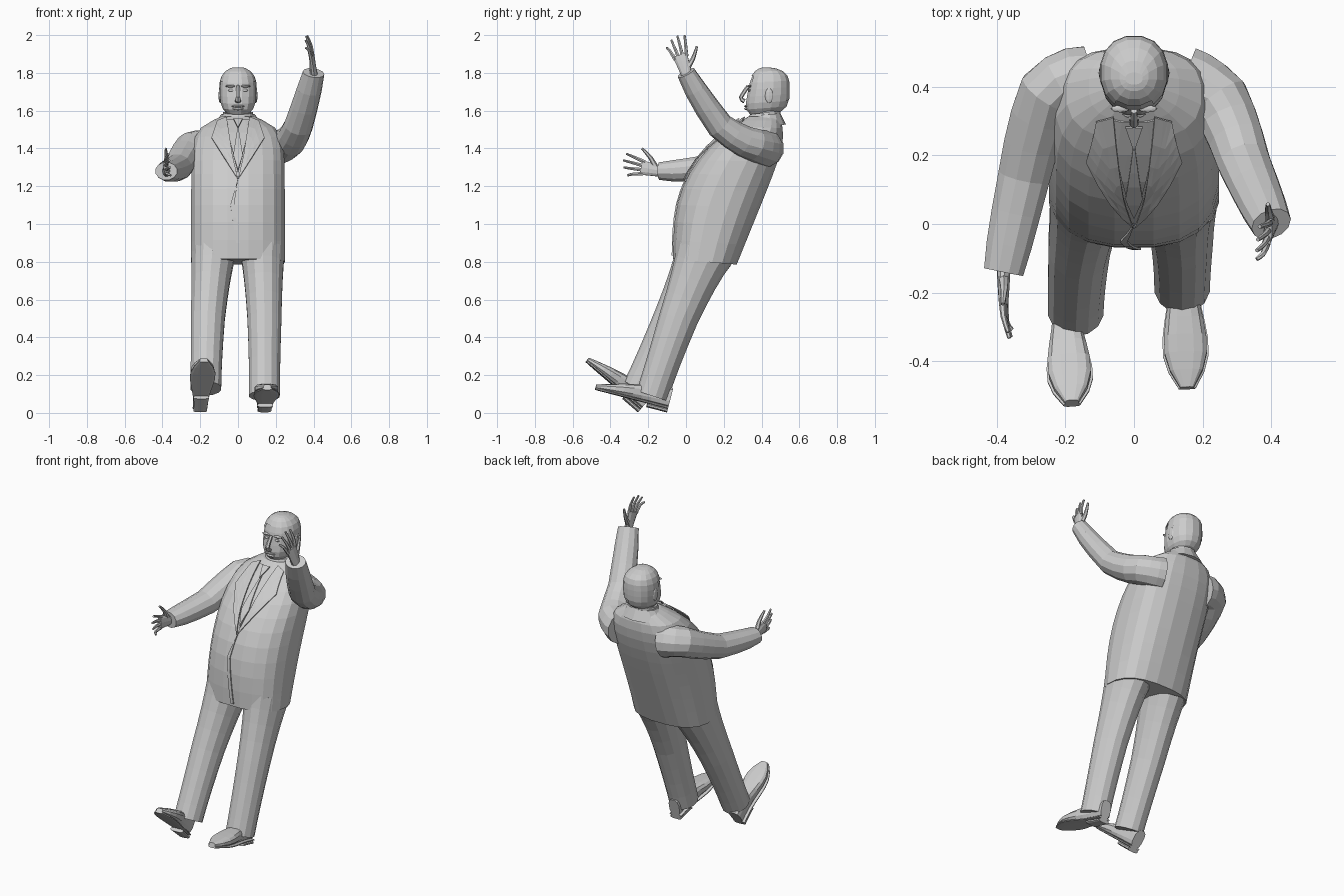
import bpy, bmesh, math
from mathutils import Vector
from mathutils.bvhtree import BVHTree

cube = bpy.data.objects.get("Cube")
if cube:
    bpy.data.objects.remove(cube)

grey = bpy.data.materials.new("plain grey")
grey.use_nodes = True
grey.diffuse_color = (.6, .6, .6, 1)
grey.node_tree.nodes["Principled BSDF"].inputs["Base Color"].default_value = grey.diffuse_color


def finish(name, bm):
    bmesh.ops.recalc_face_normals(bm, faces=bm.faces)
    mesh = bpy.data.meshes.new(name)
    bm.to_mesh(mesh)
    bm.free()
    mesh.materials.append(grey)
    obj = bpy.data.objects.new(name, mesh)
    bpy.context.collection.objects.link(obj)
    return obj


def loft(name, rings, sides=12, power=2):
    """Skin rings given as centre, half axis, half axis."""
    bm = bmesh.new()
    rows = []
    for centre, across, depth in rings:
        row = []
        for i in range(sides):
            angle = math.tau * (i + .5) / sides
            p, q = [math.copysign(abs(w) ** (2 / power), w)
                    for w in (math.cos(angle), math.sin(angle))]
            row.append(bm.verts.new(centre + across * p + depth * q))
        rows.append(row)
    for low, high in zip(rows, rows[1:]):
        for i in range(sides):
            bm.faces.new((low[i - 1], low[i], high[i], high[i - 1]))
    bm.faces.new(rows[0])
    bm.faces.new(rows[-1])
    return finish(name, bm)


def body(name, rule, steps, sides=14, power=2):
    """Upright form; the rule gives front, back, half width, height and tilt."""
    rings = []
    for i in range(steps + 1):
        front, back, width, height, tilt = rule(i / steps)
        rings.append((Vector((0, (front + back) / 2, height)), Vector((width, 0, 0)),
                      Vector((0, (back - front) / 2, tilt))))
    return loft(name, rings, sides, power)


def smooth_path(points, steps):
    """Points along a smooth curve through the given ones."""
    points = [Vector(p) for p in points]
    result = []
    for i in range(len(points) - 1):
        a, b = points[max(i - 1, 0)], points[i]
        c, d = points[i + 1], points[min(i + 2, len(points) - 1)]
        for k in range(steps):
            t = k / steps
            hold = b.lerp(c, t)
            start = b + (c - a) * t / 2
            end = c - (d - b) * (1 - t) / 2
            result.append((hold + start.lerp(end, t)) / 2)
    return result + [points[-1]]


def tube(name, points, start, end, side, bend=1, steps=3, sides=12):
    """Limb along a curve, tapering between two pairs of radii."""
    path = smooth_path(points, steps)
    last = len(path) - 1
    rings = []
    for i, point in enumerate(path):
        along = (path[min(i + 1, last)] - path[max(i - 1, 0)]).normalized()
        across = Vector(side)
        across = (across - along * across.dot(along)).normalized()
        size = Vector(end).lerp(Vector(start), (1 - i / last) ** bend)
        rings.append((point, across * size.x, along.cross(across) * size.y))
    return loft(name, rings, sides)


def blob(name, centre, size):
    bm = bmesh.new()
    bmesh.ops.create_uvsphere(bm, u_segments=8, v_segments=6, radius=1)
    bmesh.ops.scale(bm, vec=size, verts=bm.verts)
    bmesh.ops.translate(bm, vec=centre, verts=bm.verts)
    finish(name, bm)


# Jacket: leans back, bellies forward and closes in at the shoulders
def jacket_rule(step):
    t = 1 - (1 - step) ** 1.5
    width = max(.09, .25 * (1 - t ** 12) ** .5)
    return (.4 * t ** 3 - .07, .27 + .32 * t - .1 * t ** 8, width,
            .8 + .77 * t, .015 * (t - 1))


jacket = body("jacket", jacket_rule, steps=11, sides=20, power=2.5)
shell = bmesh.new()
shell.from_mesh(jacket.data)
surface = BVHTree.FromBMesh(shell)
shell.free()


def plate(name, outline, lift, flip=1):
    """Thin panel laid on the front of the jacket from an x, z outline."""
    bm = bmesh.new()
    bm.faces.new([bm.verts.new((x * flip, 0, z)) for x, z in outline])
    bmesh.ops.triangulate(bm, faces=bm.faces)
    bmesh.ops.subdivide_edges(bm, edges=bm.edges, cuts=3, use_grid_fill=True)
    for vert in bm.verts:
        ahead = Vector((vert.co.x, -1, vert.co.z))
        hit = surface.ray_cast(ahead, Vector((0, 1, 0)))[0]
        hit = hit or surface.find_nearest(vert.co)[0]
        vert.co = hit + Vector((0, -lift, lift / 2))
    thickness = finish(name, bm).modifiers.new("thickness", "SOLIDIFY")
    thickness.thickness, thickness.offset = .007, 0


# Shirt front, tie, lapels and jacket opening
plate("shirt_front", [(-.07, 1.55), (0, 1.27), (.07, 1.55)], lift=.003)
plate("tie", [(0, 1.52), (.025, 1.36), (0, 1.28), (-.025, 1.36)], lift=.01)
plate("tie_knot", [(0, 1.5), (.025, 1.55), (-.025, 1.55)], lift=.018)
plate("jacket_opening", [(0, 1.24), (-.04, 1.1), (0, .83), (.02, .83), (-.02, 1.1)], lift=.004)
for flip, label in ((1, "left_"), (-1, "right_")):
    plate(label + "lapel", [(.06, 1.56), (.11, 1.54), (.14, 1.45), (0, 1.23), (.03, 1.36)],
          lift=.012, flip=flip)

# Collars and neck
body("jacket_collar", lambda t: (.29 + .07 * t, .53 - .03 * t, .14 - .05 * t,
                                 1.52 + .06 * t, .006), steps=2)
body("shirt_collar", lambda t: (.31 + .03 * t, .5, .09 - .01 * t, 1.54 + .05 * t, .01), steps=1)
body("neck", lambda t: (.36, .5, .07, 1.53 + .1 * t, .01), steps=1)


# Head, with a raised hair cap cut from the same form
def head_rule(step, grow=0):
    t = (1 - math.cos(math.pi * step)) / 2
    edge = abs(2 * t - 1)
    round_off = (1.02 - edge ** 4) ** .5
    return (.42 - round_off * (.12 - .05 * t) - grow, .42 + round_off * .125 + grow,
            .095 * (1.05 - edge ** 3) ** .5 + grow, 1.57 + .255 * t + grow, .01 * (1 - t))


body("head", head_rule, steps=11, sides=16, power=2.2)
hair = body("hair", lambda t: head_rule(t, grow=.004), steps=11, sides=16, power=2.2)
cap = bmesh.new()
cap.from_mesh(hair.data)
bare = [face for face in cap.faces
        if face.calc_center_median().dot(Vector((0, 1, 1.5))) < 3]
bmesh.ops.delete(cap, geom=bare, context="FACES")
cap.to_mesh(hair.data)
cap.free()

# Face
tube("nose", [(0, .33, 1.73), (0, .29, 1.67), (0, .31, 1.65)], start=(.01, .01),
     end=(.017, .012), side=(1, 0, 0), sides=6, steps=2)
blob("upper_lip", (0, .32, 1.624), (.035, .012, .007))
blob("lower_lip", (0, .32, 1.61), (.03, .012, .008))
for flip, label in ((1, "left_"), (-1, "right_")):
    blob(label + "brow", (flip * .04, .336, 1.73), (.028, .011, .007))
    blob(label + "eye", (flip * .037, .335, 1.708), (.017, .008, .007))
    blob(label + "ear", (flip * .095, .44, 1.68), (.008, .022, .04))


def hand(label, wrist, along, thumbward):
    """Open hand laid out along its finger and thumb directions."""
    ahead, beside = Vector(along).normalized(), Vector(thumbward)
    beside = (beside - ahead * beside.dot(ahead)).normalized()
    palmward = Vector((-wrist[0], 0, 0))

    def at(reach, spread, curl=0):
        return Vector(wrist) + ahead * reach + beside * spread + palmward * curl

    tube(label + "palm", [at(-.03, 0), at(.04, 0), at(.1, 0)], start=(.027, .022),
         end=(.042, .013), side=beside, sides=10)
    for k, finger in enumerate(("index", "middle", "ring", "little")):
        spread = 1.5 - k
        reach = .2 - .01 * (k - 1) ** 2
        tube(label + finger + "_finger",
             [at(.085, spread * .021), at(.14, spread * .03, .01), at(reach, spread * .037, .05)],
             start=(.011, .011), end=(.006, .006), side=beside, sides=6, steps=2)
    tube(label + "thumb", [at(.02, .01), at(.06, .06, .02), at(.115, .1, .02)],
         start=(.017, .017), end=(.006, .006), side=palmward, sides=6, steps=2)


# Sleeves and hands
arms = (("right_", [(-.15, .42, 1.4), (-.25, .38, 1.4), (-.32, .14, 1.3), (-.38, -.14, 1.28)],
         (0, -1, .2), (-.1, 0, 1)),
        ("left_", [(.15, .42, 1.4), (.25, .36, 1.42), (.32, .18, 1.52), (.4, 0, 1.8)],
         (-.1, -.3, .9), (.1, .9, .3)))
for label, path, along, thumbward in arms:
    tube(label + "sleeve", path, start=(.1, .1), end=(.048, .06), side=(0, 0, 1), bend=.7)
    hand(label, path[-1], along, thumbward)


def shoe(label, heel, toe):
    """Pointed shoe with a sole and a heel block, from heel to toe."""
    heel, toe = Vector(heel), Vector(toe)
    ahead = (toe - heel).normalized()
    across = ahead.cross(Vector((0, 0, 1))).normalized()
    up = across.cross(ahead)

    def layer(name, low, grow, height, reach=1):
        rings = []
        for i in range(9):
            t = reach * i / 8
            width = .035 - .015 * t + .04 * math.sin(math.pi * t * t) + grow
            half = height(t) / 2
            rings.append((heel.lerp(toe, t) + up * (low + half), across * width, up * half))
        loft(label + name, rings, power=2.8)

    layer("shoe", .018, 0, lambda t: .11 - .086 * t ** 1.5)
    layer("sole", .012, .005, lambda t: .014)
    layer("heel", -.008, .002, lambda t: .022, reach=.28)


# Trousers and shoes
legs = (("right_", [(-.13, .1, .85), (-.16, -.07, .5), (-.17, -.25, .13)],
         (-.2, -.25, .01), (-.18, -.54, .26)),
        ("left_", [(.13, .1, .85), (.14, -.04, .5), (.14, -.18, .09)],
         (.14, -.1, .01), (.155, -.485, .11)))
for label, path, heel, toe in legs:
    tube(label + "trouser_leg", path, start=(.12, .155), end=(.083, .086), side=(1, 0, 0),
         bend=2, steps=4, sides=14)
    shoe(label, heel, toe)
